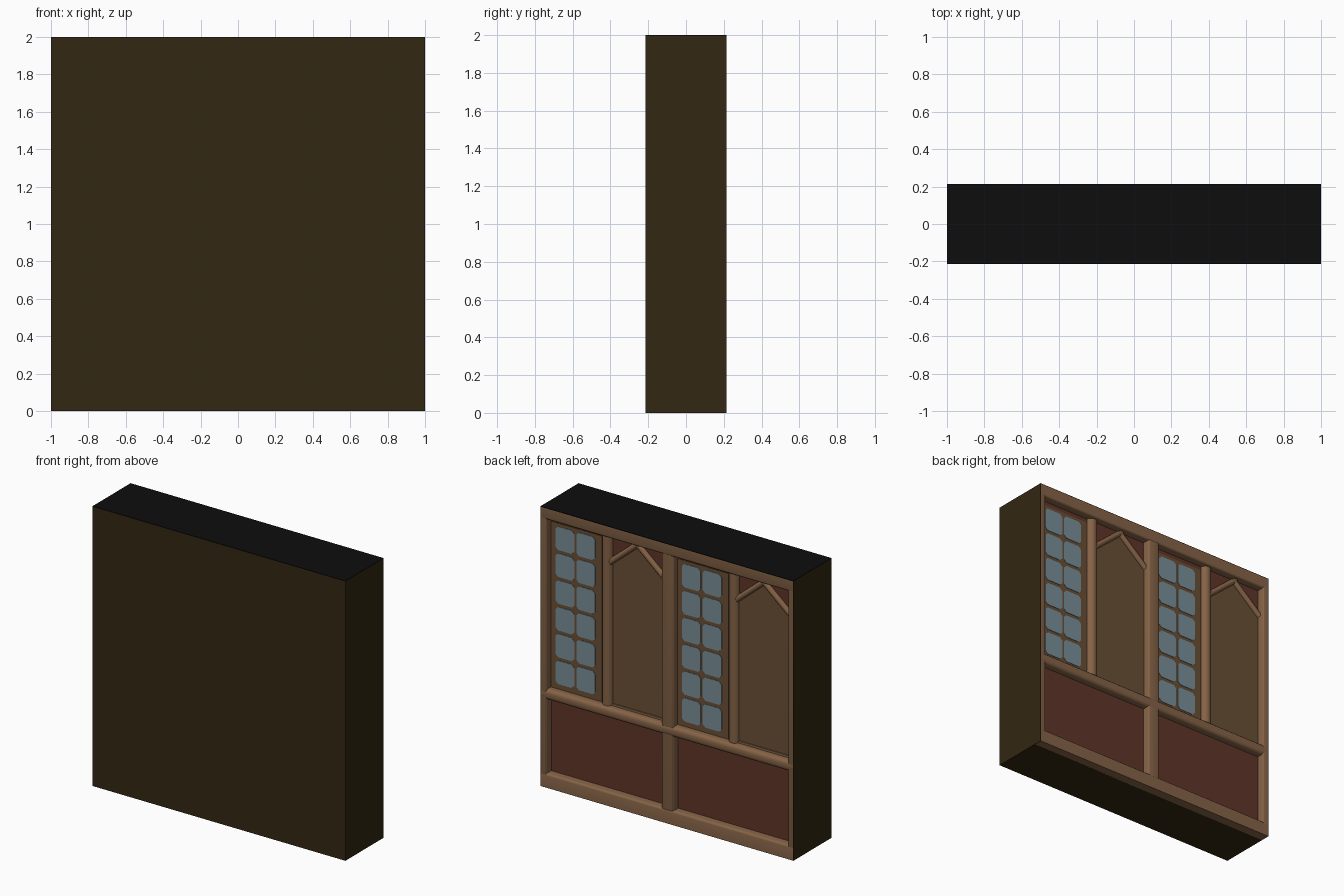
import bpy, bmesh, math
from mathutils import Matrix, Vector

if "Cube" in bpy.data.objects:
    bpy.data.objects.remove(bpy.data.objects["Cube"])

BACK = 0.215          # facade plane
WALL = 0.158          # recessed wall plane


def material(name, rgb):
    m = bpy.data.materials.new(name)
    m.diffuse_color = (*rgb, 1)
    m.use_nodes = True
    m.node_tree.nodes["Principled BSDF"].inputs["Base Color"].default_value = m.diffuse_color
    return m


DARK = material("dark_brown", (0.032, 0.020, 0.006))
BLACK = material("black", (0.004, 0.004, 0.004))
TIMBER = material("timber_brown", (0.235, 0.125, 0.062))
TAN = material("tan_plaster", (0.145, 0.080, 0.036))
RED = material("dark_red_panel", (0.115, 0.036, 0.022))
GLASS = material("blue_grey_glass", (0.19, 0.27, 0.31))


def finish(name, bm, mat, smooth=False):
    bmesh.ops.recalc_face_normals(bm, faces=bm.faces)
    me = bpy.data.meshes.new(name)
    bm.to_mesh(me)
    bm.free()
    me.materials.append(mat)
    ob = bpy.data.objects.new(name, me)
    bpy.context.collection.objects.link(ob)
    if smooth:
        bpy.ops.object.select_all(action='DESELECT')
        ob.select_set(True)
        bpy.context.view_layer.objects.active = ob
        bpy.ops.object.shade_smooth_by_angle(angle=math.radians(40))
    return ob


def box(name, x, y, z, mat, bevel=0.0):
    """Box from ranges; bevel rounds only the inner edges of the facade side."""
    bm = bmesh.new()
    bmesh.ops.create_cube(bm, size=1)
    for v in bm.verts:
        v.co = Vector([r[0] if c < 0 else r[1] for c, r in zip(v.co, (x, y, z))])
    if bevel:
        edges = []
        for e in bm.edges:
            mid = (e.verts[0].co + e.verts[1].co) / 2
            if all(v.co.y > y[1] - 1e-4 for v in e.verts) \
                    and abs(mid.x) < 0.98 and 0.01 < mid.z < 1.98:
                edges.append(e)
        bmesh.ops.bevel(bm, geom=edges, offset=bevel, segments=3,
                        profile=0.5, affect='EDGES')
    return finish(name, bm, mat, bevel > 0)


def plate(name, pts, y0, y1, mat):
    """Flat outline in x/z extruded from y0 to y1."""
    bm = bmesh.new()
    f = bm.faces.new([bm.verts.new((px, y0, pz)) for px, pz in pts])
    ext = bmesh.ops.extrude_face_region(bm, geom=[f])
    for v in ext["geom"]:
        if isinstance(v, bmesh.types.BMVert):
            v.co.y = y1
    return finish(name, bm, mat)


def pole(name, a, b, radius, mat):
    """Round timber between two points."""
    a, b = Vector(a), Vector(b)
    bm = bmesh.new()
    bmesh.ops.create_cone(bm, cap_ends=True, segments=16, radius1=radius,
                          radius2=radius, depth=(b - a).length)
    rot = Vector((0, 0, 1)).rotation_difference(b - a).to_matrix().to_4x4()
    bm.transform(Matrix.Translation((a + b) / 2) @ rot)
    return finish(name, bm, mat, True)


# Plain block behind the facade, with thin side and top skins
box("wall_block", (-1, 1), (-BACK, WALL - 0.004), (0, 1.996), DARK)
for s, side in ((-1, "left"), (1, "right")):
    box(side + "_skin", sorted((s * 0.996, s)), (WALL - 0.004, BACK), (0, 1.996), DARK)
box("top_skin", (-1, 1), (-BACK, BACK), (1.996, 2), BLACK)

# Red recessed wall
box("red_wall", (-0.996, 0.996), (WALL - 0.004, WALL), (0.05, 1.996), RED)

# Timber frame
T = 0.994
box("bottom_beam", (-0.996, 0.996), (WALL - 0.01, BACK), (0.0, 0.10), TIMBER, 0.015)
box("top_beam", (-0.996, 0.996), (WALL - 0.01, BACK), (1.915, 1.996), TIMBER, 0.015)
box("left_post", (-0.996, -0.955), (WALL - 0.01, BACK - 0.001), (0.02, 1.99), TIMBER, 0.01)
box("right_post", (0.955, 0.996), (WALL - 0.01, BACK - 0.001), (0.02, 1.99), TIMBER, 0.01)
box("centre_post", (-0.048, 0.048), (WALL - 0.01, BACK - 0.004), (0.02, 1.99), TIMBER, 0.015)
box("middle_rail", (-0.996, 0.996), (WALL - 0.01, BACK), (0.625, 0.70), TIMBER, 0.025)

# Two identical bays
for n, ox in ((1, 0.0), (2, -1.0)):
    tag = "_%d" % n
    # window backing with two columns of six panes
    box("window_frame" + tag, (ox + 0.55, ox + 0.955), (WALL, WALL + 0.004),
        (0.69, 1.885), TAN)
    x0, x1, z0, z1, rows = 0.595, 0.925, 0.725, 1.875, 6
    pw, ph, c = (x1 - x0) / 2, (z1 - z0) / rows, 0.02
    for i in range(2):
        for j in range(rows):
            a, b = ox + x0 + i * pw + 0.008, ox + x0 + (i + 1) * pw - 0.008
            d, e = z0 + j * ph + 0.012, z0 + (j + 1) * ph - 0.012
            pts = [(a + c, d), (b - c, d), (b, d + c), (b, e - c),
                   (b - c, e), (a + c, e), (a, e - c), (a, d + c)]
            plate("window_pane%s_%d_%d" % (tag, i, j), pts, WALL + 0.003, WALL + 0.007, GLASS)
    # round post beside the window
    pole("round_post" + tag, (ox + 0.505, WALL - 0.005, 0.69),
         (ox + 0.505, WALL - 0.005, 1.92), 0.041, TIMBER)
    # plaster panel with a gabled top and two braces
    plate("plaster_panel" + tag,
          [(ox + 0.048, 0.69), (ox + 0.48, 0.69), (ox + 0.48, 1.72),
           (ox + 0.265, 1.90), (ox + 0.048, 1.72)], WALL, WALL + 0.004, TAN)
    for s, side in ((-1, "left"), (1, "right")):
        pole("%s_brace%s" % (side, tag), (ox + 0.265 + s * 0.225, WALL + 0.008, 1.715),
             (ox + 0.265 - s * 0.012, WALL + 0.008, 1.915), 0.02, TIMBER)
    # thin ledge under the plaster
    box("plaster_ledge" + tag, (ox + 0.048, ox + 0.47), (WALL, WALL + 0.012),
        (0.69, 0.715), TIMBER)
